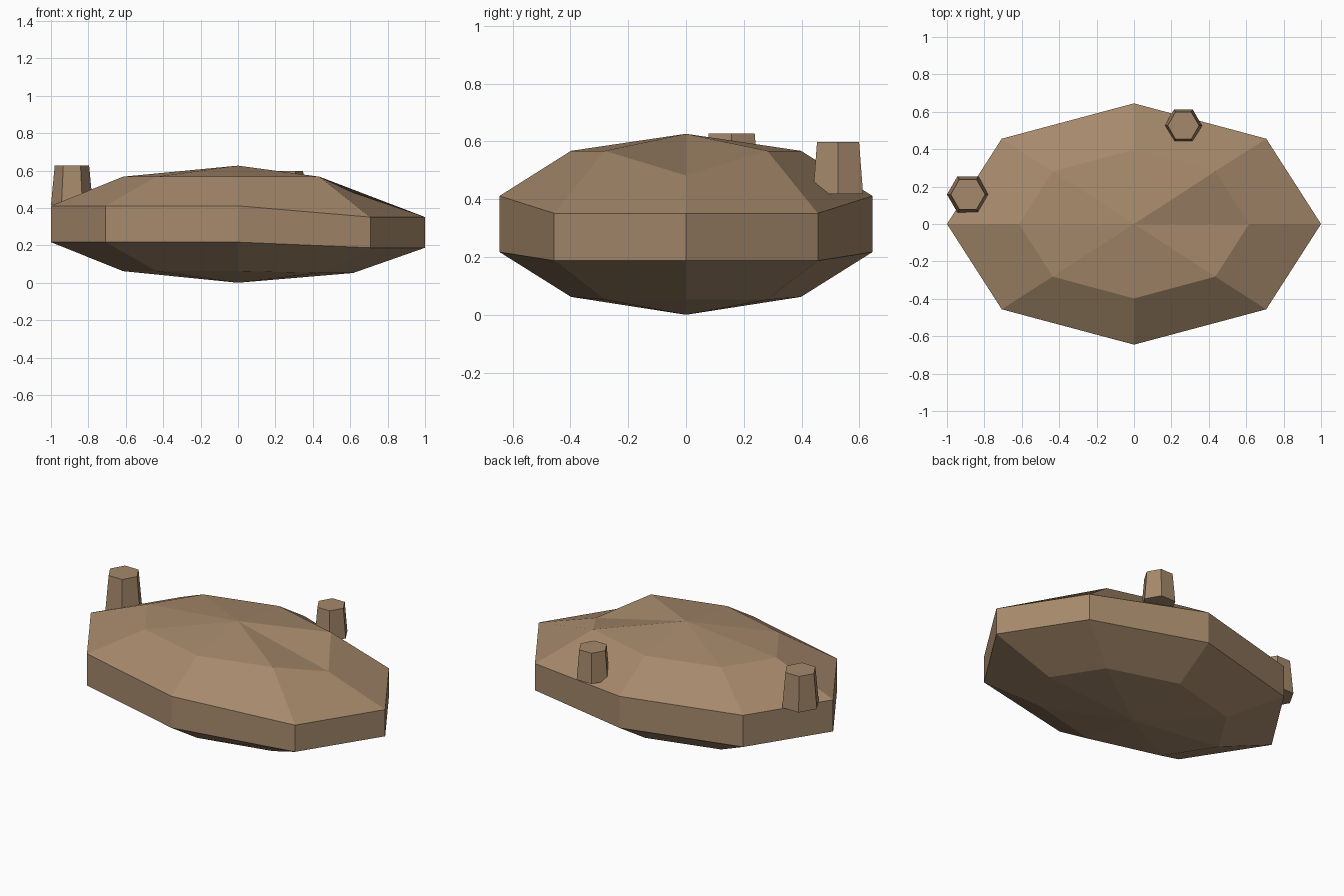
import bpy
import bmesh
from math import cos, sin, tau

cube = bpy.data.objects.get("Cube")
if cube:
    bpy.data.objects.remove(cube, do_unlink=True)

stone = bpy.data.materials.new("warm brown stone")
stone.use_nodes = True
stone.diffuse_color = (0.38, 0.25, 0.148, 1)
bsdf = stone.node_tree.nodes["Principled BSDF"]
bsdf.inputs["Base Color"].default_value = stone.diffuse_color
bsdf.inputs["Roughness"].default_value = 0.9


def finish(bm, name):
    """Turn a bmesh into a flat shaded object."""
    bmesh.ops.recalc_face_normals(bm, faces=bm.faces)
    mesh = bpy.data.meshes.new(name)
    bm.to_mesh(mesh)
    bm.free()
    mesh.materials.append(stone)
    obj = bpy.data.objects.new(name, mesh)
    bpy.context.collection.objects.link(obj)
    return obj


def ring(bm, sides, rx, ry, heights, centre=(0, 0)):
    """Loop of vertices with one height per corner."""
    return [bm.verts.new((centre[0] + rx * cos(tau * i / sides),
                          centre[1] + ry * sin(tau * i / sides), heights[i]))
            for i in range(sides)]


def bridge(bm, lower, upper):
    n = len(lower)
    for i in range(n):
        j = (i + 1) % n
        bm.faces.new((lower[i], lower[j], upper[j], upper[i]))


def fan(bm, loop, tip):
    for i in range(len(loop)):
        bm.faces.new((loop[i], loop[(i + 1) % len(loop)], tip))


def worn(full, low, corners=(0, 1, 7)):
    """Heights of eight corners, sunken at the +x end."""
    return [low if i in corners else full for i in range(8)]


# Faceted boulder body
bm = bmesh.new()
loops = [
    ring(bm, 8, 0.615, 0.398, worn(0.062, 0.052)),
    ring(bm, 8, 1.0, 0.645, worn(0.217, 0.187)),
    ring(bm, 8, 1.0, 0.645, worn(0.411, 0.351)),
    ring(bm, 8, 0.615, 0.398, worn(0.567, 0.482, (0,))),
]
for lower, upper in zip(loops, loops[1:]):
    bridge(bm, lower, upper)
fan(bm, loops[0], bm.verts.new((0, 0, 0)))
fan(bm, loops[-1], bm.verts.new((0, 0, 0.626)))
finish(bm, "boulder_body")


# Tapered six-sided stubs on the rim
def stub(name, centre, base_r, top_r, base_z, top_z):
    bm = bmesh.new()
    base = ring(bm, 6, base_r, base_r, [base_z] * 6, centre)
    top = ring(bm, 6, top_r, top_r, [top_z] * 6, centre)
    bridge(bm, base, top)
    bm.faces.new(base)
    bm.faces.new(top)
    finish(bm, name)


stub("side_stub", (-0.888, 0.158), 0.112, 0.092, 0.415, 0.627)
stub("back_stub", (0.264, 0.526), 0.1, 0.084, 0.417, 0.598)
